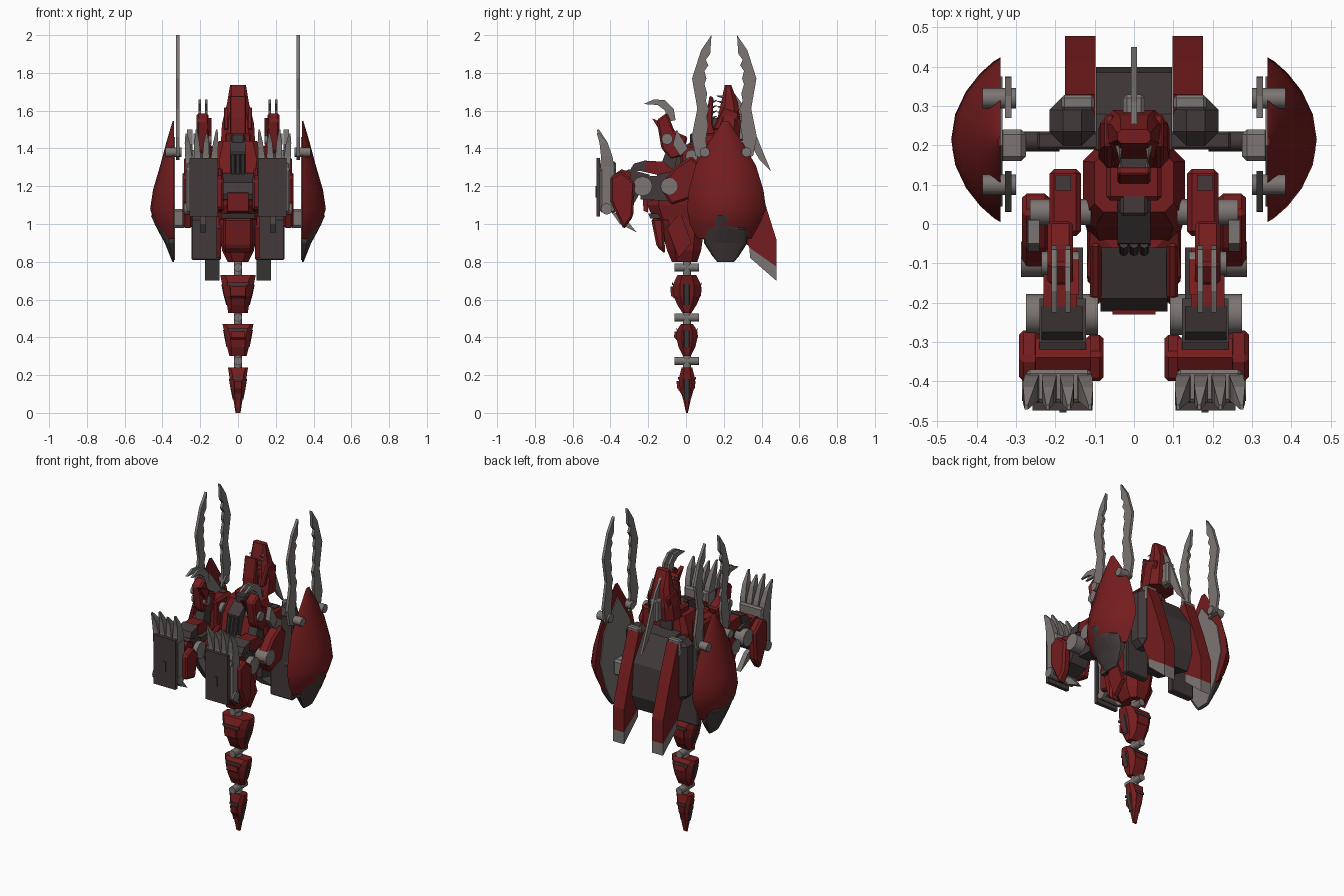
import bpy, bmesh, math
from mathutils import Vector


def material(name, rgb):
    m = bpy.data.materials.new(name)
    m.diffuse_color = (*rgb, 1)
    return m


RED = material("dark red", (0.178, 0.012, 0.013))
GREY = material("warm grey", (0.20, 0.18, 0.17))
DARK = material("charcoal", (0.056, 0.042, 0.042))


def finish(name, bm, mat, mirror=False, bevel=0, smooth=False):
    bmesh.ops.recalc_face_normals(bm, faces=bm.faces)
    me = bpy.data.meshes.new(name)
    bm.to_mesh(me)
    bm.free()
    me.materials.append(mat)
    ob = bpy.data.objects.new(name, me)
    bpy.context.collection.objects.link(ob)
    if smooth:
        bpy.ops.object.select_all(action='DESELECT')
        ob.select_set(True)
        bpy.context.view_layer.objects.active = ob
        bpy.ops.object.shade_smooth_by_angle(angle=0.6)
    if bevel:
        b = ob.modifiers.new("chamfer", 'BEVEL')
        b.width, b.segments = bevel, 1
    if mirror:
        m = ob.modifiers.new("mirror", 'MIRROR')
        m.use_mirror_merge = False
    return ob


def skin(name, rings, mat, **kw):
    """Closed surface through rings with equal point counts."""
    bm = bmesh.new()
    vs = [[bm.verts.new(p) for p in r] for r in rings]
    n = len(vs[0])
    for a, b in zip(vs, vs[1:]):
        for i in range(n):
            bm.faces.new((a[i], a[(i + 1) % n], b[(i + 1) % n], b[i]))
    bm.faces.new(vs[0])
    bm.faces.new(vs[-1][::-1])
    return finish(name, bm, mat, **kw)


def prism(name, pts, x0, x1, mat, **kw):
    """Side outline (y, z) extruded along x."""
    return skin(name, [[(x, y, z) for y, z in pts] for x in (x0, x1)], mat, **kw)


def box(name, x0, x1, y0, y1, z0, z1, mat, **kw):
    return prism(name, [(y0, z0), (y1, z0), (y1, z1), (y0, z1)], x0, x1, mat, **kw)


def loft(name, rows, mat, c=0.25, **kw):
    """Chamfered rectangles given as (z, half width, y0, y1)."""
    rings = []
    for z, w, y0, y1 in rows:
        k = c * min(2 * w, y1 - y0)
        rings.append([(w, y0 + k, z), (w, y1 - k, z), (w - k, y1, z), (k - w, y1, z),
                      (-w, y1 - k, z), (-w, y0 + k, z), (k - w, y0, z), (w - k, y0, z)])
    return skin(name, rings, mat, **kw)


def rod(name, p0, p1, r, mat, sides=12, r2=None, **kw):
    p0, p1 = Vector(p0), Vector(p1)
    q = (p1 - p0).to_track_quat('Z', 'Y')
    rings = [[p + q @ Vector((rr * math.cos(t * math.tau / sides), rr * math.sin(t * math.tau / sides), 0))
              for t in range(sides)] for p, rr in ((p0, r), (p1, r if r2 is None else r2))]
    return skin(name, rings, mat, smooth=sides > 8, **kw)


def dome(name, rows, mat, power, **kw):
    """Half-round rings (z, y0, y1, outer x), flat on the inside."""
    rings = []
    for z, y0, y1, xo in rows:
        c, h = (y0 + y1) / 2, (y1 - y0) / 2
        rings.append([(0.34 + (xo - 0.34) * max(0, math.sin(math.pi * i / 10)) ** power,
                       c + h * math.cos(math.pi * i / 10), z) for i in range(11)])
    return skin(name, rings, mat, mirror=True, **kw)


# Tail: three tapering segments, each with a dark side band and stepped front plate
segments = [
    [(.53, .052, .024), (.57, .058, .05), (.62, .072, .072), (.68, .084, .074), (.73, .094, .05)],
    [(.30, .045, .02), (.35, .058, .045), (.40, .068, .056), (.44, .075, .052), (.47, .082, .032)],
    [(0, .013, .005), (.07, .024, .02), (.13, .036, .038), (.18, .044, .043), (.24, .053, .028)]]
for i, seg in enumerate(segments):
    loft(f"tail_segment_{i}", [(z, w, .005 - d, .005 + d) for z, w, d in seg], RED)
    loft(f"tail_side_band_{i}", [(z, w + .004, -.012, .018) for z, w, d in seg[1:-1]], DARK, c=.1)
    for s in (-1, 1):
        (za, wa, da), (zb, wb, db) = seg[2], seg[3]
        box(f"tail_groove_{i}_{s}", -wb * .7, wb * .7, min(.005 + s * db, .005 + s * (db + .004)),
            max(.005 + s * db, .005 + s * (db + .004)), zb - .004, zb + .01, DARK)
        prism(f"tail_plate_{i}_{s}", [(s * .01, za - .05), (s * (da + .008), za), (s * (db + .008), zb - .01),
                                      (s * .01, zb - .01)], -wa * .55, wa * .55, RED)
for i, z in enumerate((.77, .505, .275)):
    rod(f"tail_joint_{i}", (0, -.06, z), (0, .07, z), .022, GREY)
    rod(f"tail_core_{i}", (0, .005, z - .045), (0, .005, z + .045), .022, GREY)

# Torso and hips
loft("hips", [(.80, .055, -.075, .06), (.86, .085, -.10, .08), (1.0, .10, -.14, .10), (1.08, .105, -.15, .12)], RED)
loft("chest", [(1.02, .10, -.17, .12), (1.10, .118, -.205, .16), (1.20, .12, -.19, .17), (1.25, .11, -.06, .18)], RED)
loft("upper_chest", [(1.22, .12, -.05, .18), (1.34, .13, -.01, .19), (1.44, .10, .03, .18)], RED, c=.15)
prism("belly_plate", [(-.11, .84), (-.155, .88), (-.185, 1.03), (-.12, 1.03)], -.078, .078, RED, bevel=.012)
prism("belly_groove", [(-.13, 1.03), (-.19, 1.03), (-.20, 1.055), (-.13, 1.055)], -.09, .09, DARK)
prism("throat_plate", [(-.21, 1.13), (-.222, 1.16), (-.19, 1.22), (-.06, 1.27), (-.06, 1.10)], -.085, .085, DARK)
prism("bib", [(-.20, 1.06), (-.225, 1.07), (-.23, 1.165), (-.20, 1.17)], -.055, .055, RED)
prism("chest_rib", [(-.205, 1.14), (-.19, 1.23), (-.05, 1.30), (-.05, 1.2)], .083, .112, RED, mirror=True, bevel=.008)
prism("neck_front", [(-.06, 1.18), (-.05, 1.38), (.06, 1.46), (.2, 1.46), (.2, 1.2)], -.042, .042, DARK)
for i in range(3):
    rod(f"neck_cable_{i}", (.026 * (i - 1), -.08, 1.2), (.026 * (i - 1), -.05, 1.37), .012, DARK, sides=8)
box("neck_collar", -.07, .07, .06, .16, 1.40, 1.48, RED, bevel=.01)
box("chin", -.035, .035, .02, .10, 1.41, 1.48, DARK, bevel=.008)
prism("waist_flap", [(-.10, .98), (-.03, 1.06), (.03, .9), (-.04, .82)], .09, .115, RED, mirror=True)

# Head pointing up with open jaws
loft("upper_head", [(1.44, .09, .13, .28), (1.53, .085, .16, .29), (1.64, .058, .185, .275), (1.735, .042, .205, .24)], RED)
prism("lower_jaw", [(.10, 1.45), (.105, 1.56), (.125, 1.68), (.145, 1.67), (.14, 1.53), (.17, 1.45)], -.042, .042, RED, bevel=.006)
box("mouth", -.035, .035, .135, .19, 1.45, 1.56, DARK)
prism("brow", [(.14, 1.50), (.20, 1.62), (.28, 1.59), (.27, 1.5)], .05, .075, RED, mirror=True, bevel=.006)
for i in range(5):
    z = 1.56 + .028 * i
    rod(f"upper_tooth_{i}", (.038, .20, z), (.036, .162, z + .006), .009, GREY, sides=4, r2=.001, mirror=True)
    if i < 4:
        rod(f"lower_tooth_{i}", (.034, .135, z), (.034, .165, z + .012), .008, GREY, sides=4, r2=.001, mirror=True)
box("crest_base", -.028, .028, .25, .33, 1.44, 1.58, GREY, bevel=.01)
prism("crest_blade", [(.25, 1.70), (.31, 1.62), (.36, 1.50), (.40, 1.40), (.45, 1.28), (.39, 1.34), (.33, 1.44), (.28, 1.55)],
      -.007, .007, GREY)

# Back: centre plate, side pods and long sloping slabs with pale tips
prism("back_plate", [(.10, 1.36), (.28, 1.34), (.385, 1.18), (.40, .98), (.36, .88), (.10, .95)], -.097, .097, DARK)
box("back_pod", .098, .215, .20, .325, .98, 1.36, DARK, mirror=True, bevel=.035)
box("rear_skirt", .09, .247, .19, .235, .81, 1.32, DARK, mirror=True, bevel=.006)
box("pod_cap", .10, .185, .29, .328, 1.27, 1.37, GREY, mirror=True, bevel=.008)
prism("back_slab", [(.22, 1.30), (.33, 1.35), (.415, 1.12), (.478, .92), (.478, .775), (.335, .875), (.27, 1.02)],
      .098, .175, RED, mirror=True)
prism("slab_tip", [(.478, .775), (.478, .70), (.34, .82), (.335, .875)], .098, .175, GREY, mirror=True)

# Side shields
dome("shield", [(1.545, .195, .225, .346), (1.43, .12, .30, .38), (1.31, .05, .37, .412), (1.18, .015, .41, .45),
                (1.08, .005, .424, .465), (1.0, .02, .39, .442), (.92, .06, .345, .395)], RED, 1.7, smooth=True)
dome("shield_tip", [(1.045, .13, .25, .462), (.97, .09, .33, .426), (.90, .095, .325, .388), (.83, .14, .28, .36),
                    (.80, .165, .255, .348)], DARK, .6)
prism("shield_lining", [(.20, 1.46), (.08, 1.28), (.045, 1.1), (.09, .93), (.17, .81), (.25, .81), (.32, .93), (.375, 1.1), (.34, 1.28)],
      .334, .341, GREY, mirror=True)
box("shield_mount", .275, .345, .16, .24, .98, 1.08, GREY, mirror=True, bevel=.012)
rod("shield_arm", (.19, .21, 1.03), (.30, .21, 1.03), .025, DARK, mirror=True)

# Long serrated blades, a pincer pair on each shield
edge = [(.115, 1.34), (.05, 1.36), (.03, 1.46), (.06, 1.61), (.032, 1.77), (.08, 1.92), (.135, 2.0), (.128, 1.90),
        (.105, 1.87), (.118, 1.84), (.098, 1.81), (.108, 1.77), (.098, 1.74), (.112, 1.69), (.105, 1.65),
        (.122, 1.61), (.11, 1.57), (.118, 1.52), (.105, 1.45)]
for name, flip in (("front", False), ("rear", True)):
    pts = [((.405 - y) if flip else y, z) for y, z in edge]
    prism(f"{name}_pincer_blade", pts, .311, .328, GREY, mirror=True)
    y = .32 if flip else .10
    rod(f"{name}_pincer_axle", (.30, y, 1.38), (.385, y, 1.38), .026, GREY, mirror=True)

# Shoulders and arms
box("shoulder_block", .135, .215, -.03, .14, 1.20, 1.42, RED, mirror=True, bevel=.012)
box("shoulder_vent", .16, .20, .085, .125, 1.415, 1.425, DARK, mirror=True)
rod("shoulder_axle", (.11, .03, 1.36), (.265, .03, 1.36), .033, GREY, mirror=True)
prism("upper_arm", [(.08, 1.30), (.03, 1.36), (-.06, 1.30), (-.14, 1.20), (-.08, 1.10), (.04, 1.14)], .215, .285, RED, mirror=True, bevel=.012)
rod("upper_elbow", (.185, -.09, 1.20), (.288, -.09, 1.20), .045, GREY, mirror=True)
prism("arm_link", [(-.06, 1.26), (-.24, 1.25), (-.24, 1.13), (-.06, 1.12)], .13, .21, DARK, mirror=True)
rod("lower_elbow", (.092, -.23, 1.20), (.275, -.23, 1.20), .052, GREY, mirror=True)
prism("forearm", [(-.19, 1.26), (-.30, 1.29), (-.42, 1.24), (-.42, 1.06), (-.28, 1.10)], .122, .24, DARK, mirror=True)
prism("forearm_plate", [(-.06, 1.28), (-.12, 1.33), (-.21, 1.335), (-.24, 1.28), (-.15, 1.26)], .145, .23, RED, mirror=True)
prism("forearm_shell", [(-.21, 1.338), (-.275, 1.32), (-.30, 1.28), (-.22, 1.28)], .13, .235, DARK, mirror=True)
prism("wrist_guard", [(-.27, 1.22), (-.34, 1.28), (-.40, 1.25), (-.40, 1.12), (-.33, .97), (-.28, 1.04)], .24, .293, RED, mirror=True, bevel=.012)
prism("inner_wrist_guard", [(-.28, 1.2), (-.33, 1.26), (-.40, 1.23), (-.40, 1.08), (-.31, 1.06)], .078, .122, RED, mirror=True, bevel=.01)
prism("wrist_top", [(-.29, 1.27), (-.34, 1.29), (-.37, 1.27), (-.37, 1.2), (-.29, 1.2)], .11, .25, RED, mirror=True)
prism("thumb_claw", [(-.40, 1.07), (-.33, 1.04), (-.26, .955), (-.35, 1.0)], .17, .20, GREY, mirror=True)

# Hands with raised claws
box("palm", .108, .275, -.455, -.37, 1.06, 1.33, GREY, mirror=True, bevel=.01)
box("palm_plate", .105, .258, -.475, -.454, 1.04, 1.35, DARK, mirror=True)
box("palm_slot", .172, .19, -.48, -.474, 1.14, 1.20, DARK, mirror=True)
rod("wrist_joint", (.105, -.42, 1.08), (.285, -.42, 1.08), .03, GREY, mirror=True)
for i in range(4):
    x = .13 + .042 * i
    lean = .004 * (i - 1.5)
    rows = [(1.28, -.455, -.375, .017), (1.36, -.45, -.39, .018), (1.43, -.458, -.415, .014), (1.50 - .02 * (i % 2), -.472, -.46, .004)]
    skin(f"finger_claw_{i}", [[(x + lean * k + s * w, y, z) for s, y in ((-1, a), (1, a), (1, b), (-1, b))]
                              for k, (z, a, b, w) in enumerate(rows)], GREY, mirror=True)

# Raised upper limbs with curved talons
prism("talon_base", [(-.02, 1.36), (.01, 1.46), (-.06, 1.49), (-.10, 1.59), (-.155, 1.55), (-.13, 1.40), (-.08, 1.34)],
      .155, .22, RED, mirror=True, bevel=.01)
prism("talon_guard", [(-.09, 1.52), (-.18, 1.56), (-.13, 1.48), (-.11, 1.42)], .14, .165, RED, mirror=True)
prism("talon_link", [(-.10, 1.40), (-.04, 1.44), (-.06, 1.25), (-.16, 1.24)], .155, .215, DARK, mirror=True)
rod("talon_joint", (.14, -.10, 1.45), (.235, -.10, 1.45), .03, GREY, mirror=True)
for i, x in enumerate((.168, .203)):
    prism(f"talon_{i}", [(-.055, 1.55), (-.065, 1.61), (-.11, 1.655), (-.17, 1.66), (-.225, 1.635), (-.15, 1.63),
                         (-.11, 1.60), (-.10, 1.54)], x - .007, x + .007, GREY, mirror=True)
prism("side_spur", [(-.03, 1.36), (.01, 1.40), (-.05, 1.50), (-.07, 1.42)], .24, .27, GREY, mirror=True)
